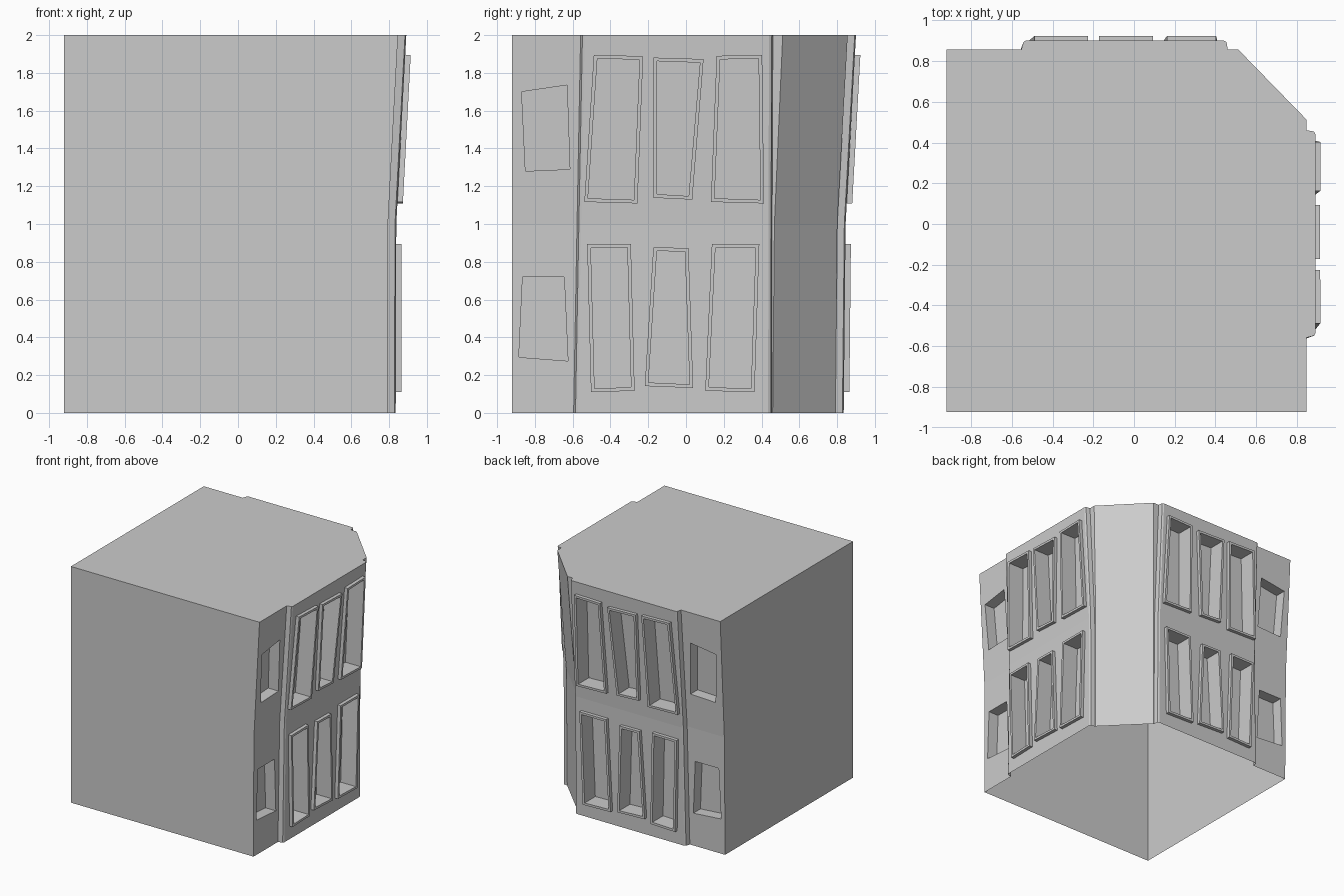
import bpy, bmesh

if "Cube" in bpy.data.objects:
    bpy.data.objects.remove(bpy.data.objects["Cube"])

LEVELS = (0, 1, 2)
WALL = {'x': (0.791, 0.794, 0.847), 'y': (0.791, 0.801, 0.856)}


def lerp(vals, z):
    i = 0 if z < 1 else 1
    return vals[i] + (vals[i + 1] - vals[i]) * (z - i)


def place(side, u, z, d):
    """Point on a leaning wall: u along it, d outwards from it."""
    w = lerp(WALL[side], z) + d
    return (w, u, z) if side == 'x' else (u, w, z)


def loft(bm, rings, cap=True):
    vs = [[bm.verts.new(p) for p in r] for r in rings]
    n = len(vs[0])
    for a, b in zip(vs, vs[1:]):
        for i in range(n):
            j = (i + 1) % n
            bm.faces.new((a[i], a[j], b[j], b[i]))
    if cap:
        bm.faces.new(vs[0])
        bm.faces.new(vs[-1])


def finish(bm, name):
    bmesh.ops.recalc_face_normals(bm, faces=bm.faces)
    me = bpy.data.meshes.new(name)
    bm.to_mesh(me)
    bm.free()
    ob = bpy.data.objects.new(name, me)
    bpy.context.collection.objects.link(ob)
    return ob


# Window outlines (along wall, height): TL, TR, BR, BL
FRAMED = [
    ((-.52, .89), (-.295, .892), (-.275, .12), (-.50, .113)),
    ((-.17, .873), (.01, .87), (.035, .135), (-.215, .145)),
    ((.14, .89), (.385, .89), (.36, .113), (.105, .12)),
    ((-.485, 1.893), (-.23, 1.885), (-.26, 1.112), (-.535, 1.12)),
    ((-.17, 1.878), (.09, 1.87), (.03, 1.132), (-.17, 1.142)),
    ((.165, 1.887), (.40, 1.893), (.41, 1.112), (.135, 1.12)),
]
PLAIN = [
    ((-.865, .72), (-.645, .72), (-.625, .275), (-.885, .295)),
    ((-.87, 1.70), (-.63, 1.735), (-.615, 1.29), (-.85, 1.28)),
]


def inset(q, t):
    signs = ((1, -1), (-1, -1), (-1, 1), (1, 1))
    return [(u + su * t, z + sz * t) for (u, z), (su, sz) in zip(q, signs)]


def quad(side, q, d):
    return [place(side, u, z, d) for u, z in q]


def panel(side, i):
    """Plan section of the raised facade panel at one level."""
    l, r = (-.595, -.577, -.558)[i], (.455, .456, .46)[i]
    if side == 'y':
        l += .005
    prof = [(l, 0), (l + .01, .037), (l + .022, .044),
            (r - .02, .044), (r - .006, .037), (r, 0)]
    return [place(side, u, LEVELS[i], d) for u, d in prof]


# Hollow building shell: plain walls, raised panels and chamfered corner
bm = bmesh.new()
rings = []
for i, z in enumerate(LEVELS):
    x, y, c = WALL['x'][i], WALL['y'][i], (0.459, 0.468, 0.512)[i]
    rings.append([(-.92, -.922, z), (x, -.922, z)] + panel('x', i) + [(x, c, z), (c, y, z)]
                 + panel('y', i)[::-1] + [(-.92, y, z)])
loft(bm, rings)
shell = finish(bm, "building_shell")

# Raised window frames on both street sides
for side, label in (('x', "right"), ('y', "back")):
    bm = bmesh.new()
    for q in FRAMED:
        o, n = inset(q, -.003), inset(q, .016)
        loft(bm, [quad(side, o, .044), quad(side, o, .073),
                  quad(side, n, .073), quad(side, n, .044)], cap=False)
    frames = finish(bm, label + "_window_frames")

# Window recesses cut from the shell
bm = bmesh.new()
for side in 'xy':
    for q in FRAMED:
        loft(bm, [quad(side, inset(q, .016), d) for d in (-.07, .2)])
    for q in PLAIN:
        loft(bm, [quad(side, q, d) for d in (-.095, .2)])
cutter = finish(bm, "window_cutter")
cutter.hide_render = True

m = shell.modifiers.new("windows", 'BOOLEAN')
m.operation = 'DIFFERENCE'
m.solver = 'EXACT'
m.object = cutter
bpy.context.view_layer.objects.active = shell
bpy.ops.object.modifier_apply(modifier=m.name)
bpy.data.objects.remove(cutter)

# Open underside
bm = bmesh.new()
bm.from_mesh(shell.data)
floor = [f for f in bm.faces if all(v.co.z < 1e-4 for v in f.verts)]
bmesh.ops.delete(bm, geom=floor, context='FACES')
bm.to_mesh(shell.data)
bm.free()
